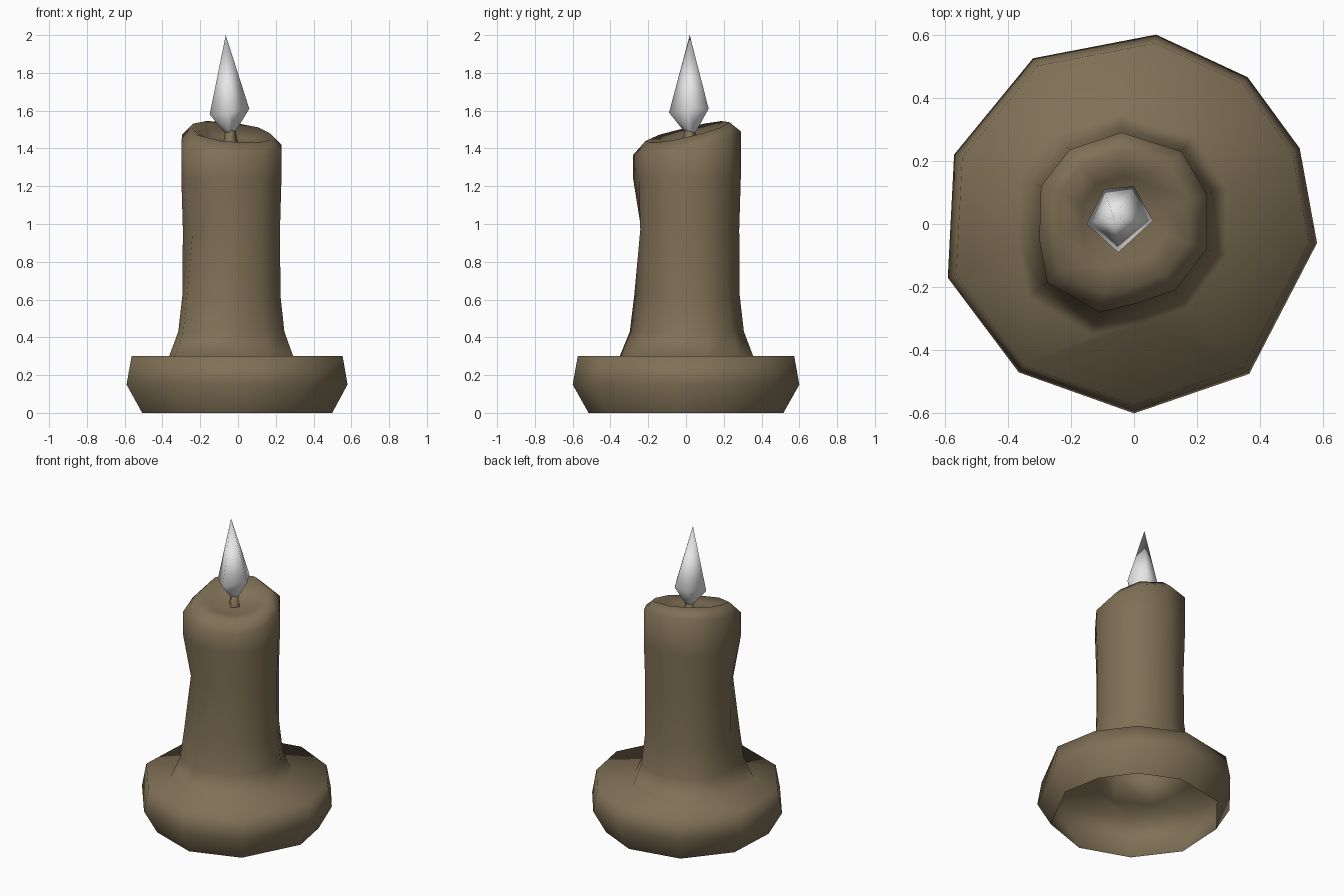
import bpy, bmesh

if "Cube" in bpy.data.objects:
    bpy.data.objects.remove(bpy.data.objects["Cube"])


def material(name, rgb):
    m = bpy.data.materials.new(name)
    m.diffuse_color = (*rgb, 1)
    m.use_nodes = True
    m.node_tree.nodes["Principled BSDF"].inputs["Base Color"].default_value = m.diffuse_color
    return m


wax = material("brown wax", (0.215, 0.162, 0.093))
white = material("pale flame", (0.8, 0.8, 0.8))


def ring(bm, pts):
    return [bm.verts.new(p) for p in pts]


def skin(bm, a, b):
    n = len(a)
    for i in range(n):
        j = (i + 1) % n
        bm.faces.new((a[i], a[j], b[j], b[i]))


def fan(bm, a, tip):
    t = bm.verts.new(tip)
    for i in range(len(a)):
        bm.faces.new((a[i], a[(i + 1) % len(a)], t))


def finish(bm, name, mat):
    bmesh.ops.recalc_face_normals(bm, faces=bm.faces[:])
    me = bpy.data.meshes.new(name)
    bm.to_mesh(me)
    bm.free()
    for p in me.polygons:
        p.use_smooth = True
    me.materials.append(mat)
    ob = bpy.data.objects.new(name, me)
    bpy.context.collection.objects.link(ob)
    return ob


# Outlines seen from above (counter-clockwise)
base = [(0.58, -0.06), (0.525, 0.24), (0.36, 0.465), (0.07, 0.6), (-0.32, 0.525),
        (-0.57, 0.22), (-0.59, -0.17), (-0.365, -0.47), (0, -0.6), (0.365, -0.475)]
stem = [(0.23, -0.08), (0.23, 0.095), (0.15, 0.23), (-0.04, 0.29), (-0.205, 0.235),
        (-0.295, 0.12), (-0.3, -0.05), (-0.275, -0.185), (-0.11, -0.28),
        (0.015, -0.25), (0.13, -0.21)]
CX, CY = -0.03, 0.015


def stem_ring(bm, s, z, tilt_x=0, tilt_y=0, pinch=1):
    pts = []
    for i, (x, y) in enumerate(stem):
        k = s * (pinch if i in (7, 8) else 1)
        px, py = CX + (x - CX) * k, CY + (y - CY) * k
        pts.append((px, py, z + tilt_x * px + tilt_y * py))
    return ring(bm, pts)


# Wax body: open-bottomed puddle flowing into the candle stem
bm = bmesh.new()
rows = [ring(bm, [(x * s, y * s, z) for x, y in base])
        for s, z in ((0.86, 0), (1, 0.15), (0.955, 0.30))]
for a, b in zip(rows, rows[1:]):
    skin(bm, a, b)

stems = [stem_ring(bm, 1.24, 0.30),
         stem_ring(bm, 1.06, 0.43),
         stem_ring(bm, 0.98, 0.62),
         stem_ring(bm, 0.97, 0.97, pinch=0.88),
         stem_ring(bm, 1.0, 1.24),
         stem_ring(bm, 1.0, 1.42, -0.09, 0.23),
         stem_ring(bm, 0.78, 1.48, -0.12, 0.24),
         stem_ring(bm, 0.5, 1.44, -0.05, 0.1)]
for a, b in zip(stems, stems[1:]):
    skin(bm, a, b)
fan(bm, stems[-1], (CX, CY, 1.425))


# Flat top of the puddle joining the two outlines
def loop_edges(r):
    return [bm.edges.get((r[i], r[(i + 1) % len(r)])) for i in range(len(r))]


bmesh.ops.bridge_loops(bm, edges=loop_edges(rows[-1]) + loop_edges(stems[0]))
finish(bm, "candle_wax", wax)

# Wick
bm = bmesh.new()
low, high = [ring(bm, [(-0.04 + sx * r, 0.02 + sy * r, z)
                       for sx, sy in ((1, 0), (0, 1), (-1, 0), (0, -1))])
             for r, z in ((0.04, 1.42), (0.025, 1.51))]
skin(bm, low, high)
bm.faces.new(high)
finish(bm, "wick", wax)

# Faceted flame
bm = bmesh.new()
belly = ring(bm, [(0.06, 0.01, 1.61), (0, 0.12, 1.61), (-0.095, 0.11, 1.6),
                  (-0.15, 0, 1.58), (-0.05, -0.09, 1.59)])
fan(bm, belly, (-0.065, 0.02, 2.0))
neck = ring(bm, [(-0.045 + (v.co.x + 0.045) * 0.3, 0.025 + (v.co.y - 0.025) * 0.3, 1.49)
                 for v in belly])
skin(bm, belly, neck)
fan(bm, neck, (-0.045, 0.025, 1.465))
finish(bm, "flame", white)
